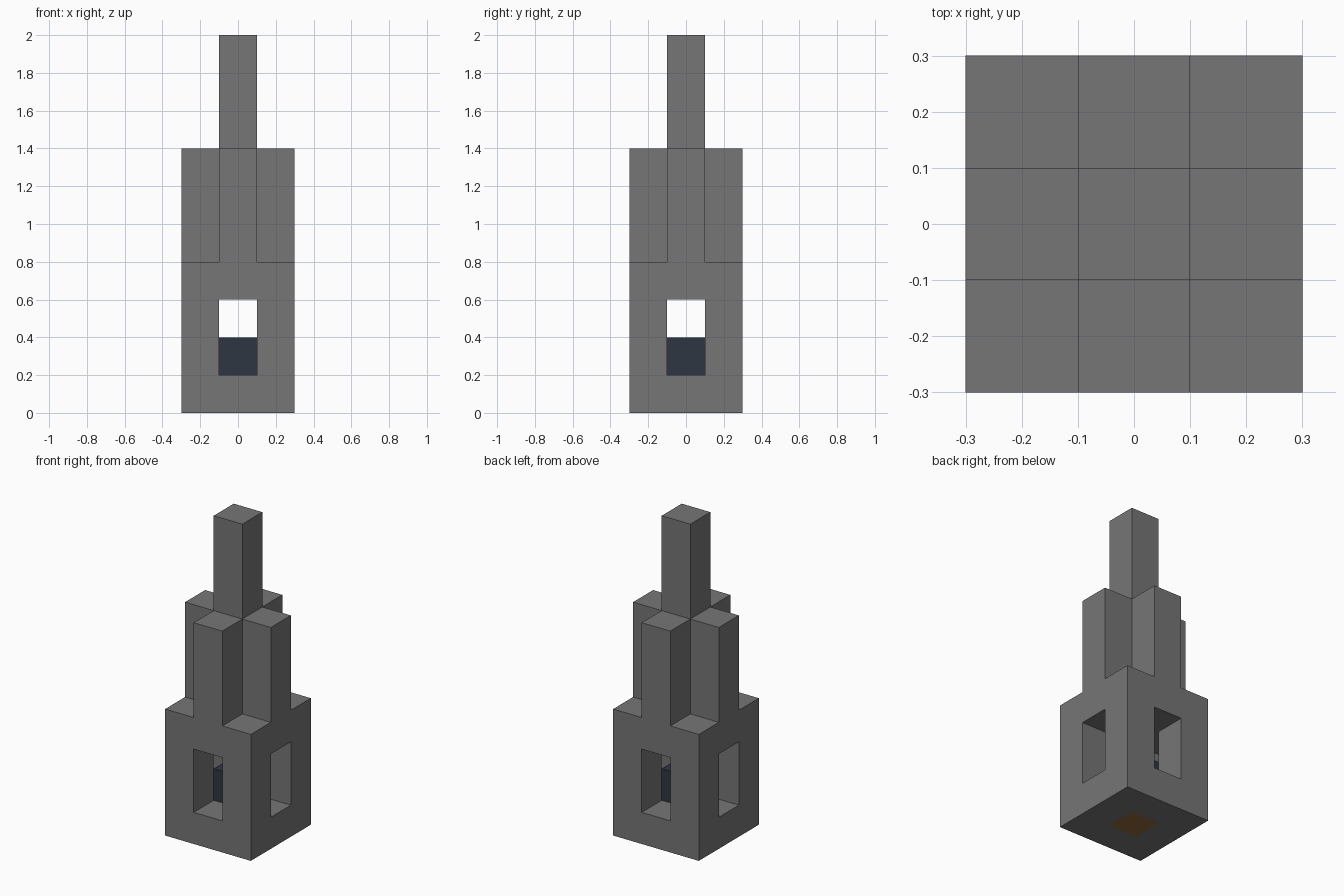
import bpy
import bmesh
from mathutils import Vector

old = bpy.data.objects.get("Cube")
if old:
    bpy.data.objects.remove(old, do_unlink=True)

UNIT = 0.2  # edge of one building block


def material(name, rgb):
    mat = bpy.data.materials.new(name)
    mat.use_nodes = True
    mat.diffuse_color = (*rgb, 1)
    mat.node_tree.nodes["Principled BSDF"].inputs["Base Color"].default_value = (*rgb, 1)
    return mat


def block_part(name, cells, mat):
    """Join unit blocks into one closed shell, keeping only the outer faces."""
    bm = bmesh.new()
    for cell in cells:
        for axis in range(3):
            for side in (-1, 1):
                step = [0, 0, 0]
                step[axis] = side
                if tuple(c + s for c, s in zip(cell, step)) in cells:
                    continue
                normal = Vector(step)
                u = Vector([float(i == (axis + 1) % 3) for i in range(3)])
                v = normal.cross(u)
                centre = Vector(cell) + Vector((0, 0, 0.5)) + normal / 2
                corners = [centre + (a * u + b * v) / 2
                           for a, b in ((-1, -1), (1, -1), (1, 1), (-1, 1))]
                bm.faces.new([bm.verts.new(c * UNIT) for c in corners])
    bmesh.ops.remove_doubles(bm, verts=bm.verts, dist=0.001)
    mesh = bpy.data.meshes.new(name)
    bm.to_mesh(mesh)
    bm.free()
    mesh.materials.append(mat)
    obj = bpy.data.objects.new(name, mesh)
    bpy.context.collection.objects.link(obj)


def is_stone(x, y, z):
    on_cross = x == 0 or y == 0
    centre = x == 0 and y == 0
    if z == 0:                # floor, open under the lamp
        return not centre
    if z < 3:                 # corner posts around the windows
        return not on_cross
    if z == 3:                # slab above the windows
        return True
    if z < 7:                 # cross-shaped tower
        return on_cross
    return centre             # spire


stone = material("grey stone", (0.18, 0.18, 0.18))
blue = material("dark slate blue", (0.027, 0.037, 0.053))
brown = material("warm brown", (0.28, 0.14, 0.045))

tower = {(x, y, z) for x in (-1, 0, 1) for y in (-1, 0, 1) for z in range(10)
         if is_stone(x, y, z)}
block_part("stone_tower", tower, stone)
block_part("lamp_block", {(0, 0, 1)}, blue)
block_part("floor_core", {(0, 0, 0)}, brown)
